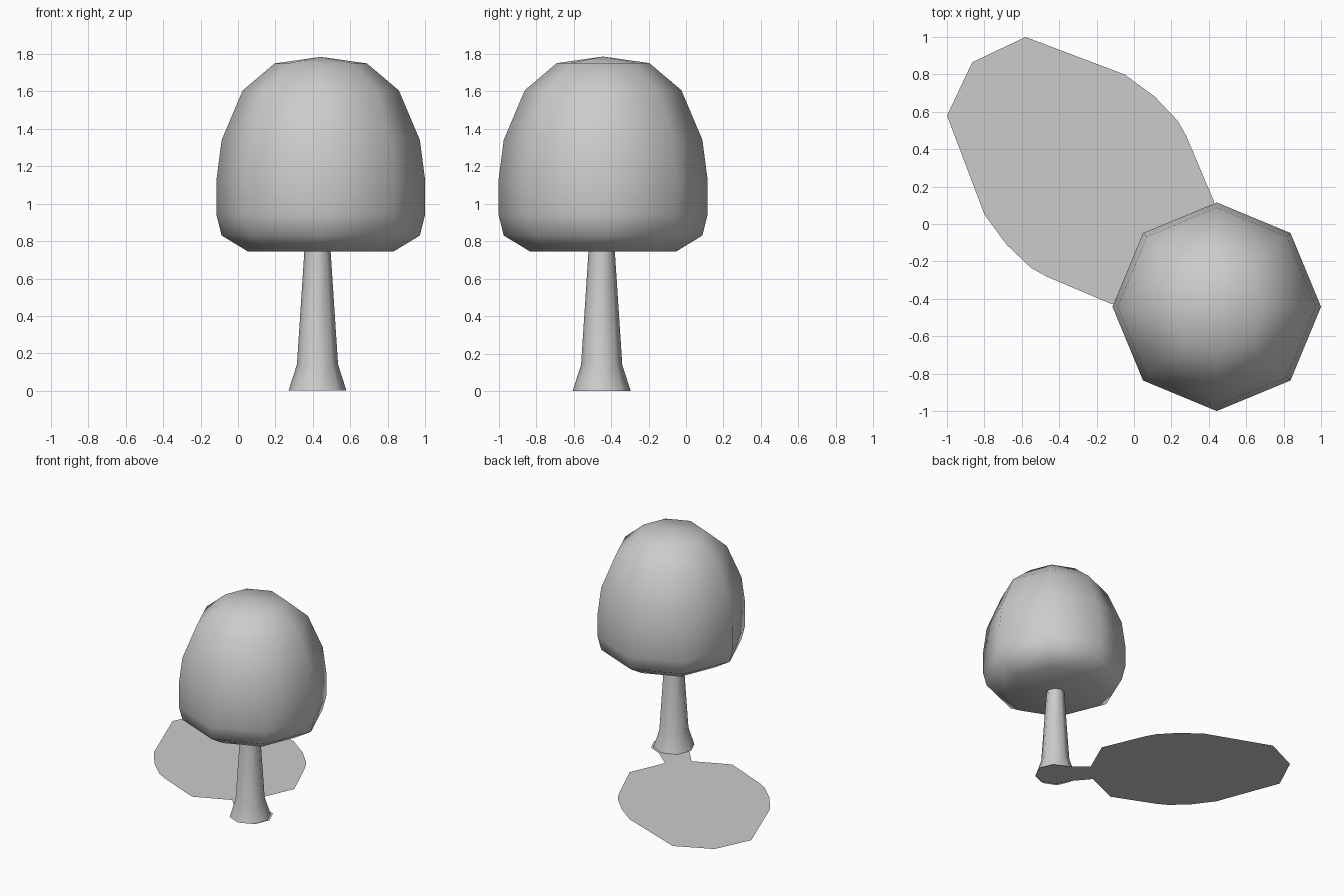
import bpy, bmesh, math

if "Cube" in bpy.data.objects:
    bpy.data.objects.remove(bpy.data.objects["Cube"])


def make_object(name, bm, smooth):
    bmesh.ops.recalc_face_normals(bm, faces=bm.faces)
    for f in bm.faces:
        f.smooth = smooth
    mesh = bpy.data.meshes.new(name)
    bm.to_mesh(mesh)
    bm.free()
    obj = bpy.data.objects.new(name, mesh)
    bpy.context.collection.objects.link(obj)
    return obj


def lathe(name, cx, cy, profile, cap_bottom=False, apex=None, sides=8):
    """Stack octagonal rings given as (radius, height)."""
    bm = bmesh.new()
    rings = []
    for r, z in profile:
        rings.append([bm.verts.new((cx + r * math.cos(2 * math.pi * i / sides),
                                    cy + r * math.sin(2 * math.pi * i / sides), z))
                      for i in range(sides)])
    for a, b in zip(rings, rings[1:]):
        for i in range(sides):
            j = (i + 1) % sides
            bm.faces.new((a[i], a[j], b[j], b[i]))
    if cap_bottom:
        bm.faces.new(rings[0][::-1])
    if apex is not None:
        tip = bm.verts.new((cx, cy, apex))
        top = rings[-1]
        for i in range(sides):
            bm.faces.new((top[i], top[(i + 1) % sides], tip))
    return make_object(name, bm, True)


# Leafy crown
lathe("crown", 0.4425, -0.4425,
      [(0.39, 0.745), (0.53, 0.83), (0.5575, 0.94), (0.5575, 1.13),
       (0.53, 1.34), (0.418, 1.605), (0.247, 1.75)],
      cap_bottom=True, apex=1.785)

# Trunk with flared foot
lathe("trunk", 0.425, -0.45, [(0.155, 0.0), (0.11, 0.14), (0.07, 0.75)])

# Flat ground shadow: half outline as (distance along diagonal, half width), mirrored
half = [(-0.73, 0.11), (-0.62, 0.155), (-0.51, 0.115), (-0.33, 0.10),
        (-0.219, 0.387), (0.134, 0.53), (0.223, 0.555), (0.403, 0.56),
        (0.60, 0.53), (1.117, 0.297)]
outline = [(-0.774, 0)] + half + [(1.223, 0)] + [(d, -s) for d, s in reversed(half)]
k = math.sqrt(0.5)
bm = bmesh.new()
face = bm.faces.new([bm.verts.new(((s - d) * k, (s + d) * k, 0)) for d, s in outline])
bmesh.ops.triangulate(bm, faces=[face])
if sum(f.normal.z for f in bm.faces) < 0:
    bmesh.ops.reverse_faces(bm, faces=bm.faces)
shadow = make_object("ground_shadow", bm, False)
if shadow.data.polygons[0].normal.z < 0:
    shadow.data.flip_normals()
